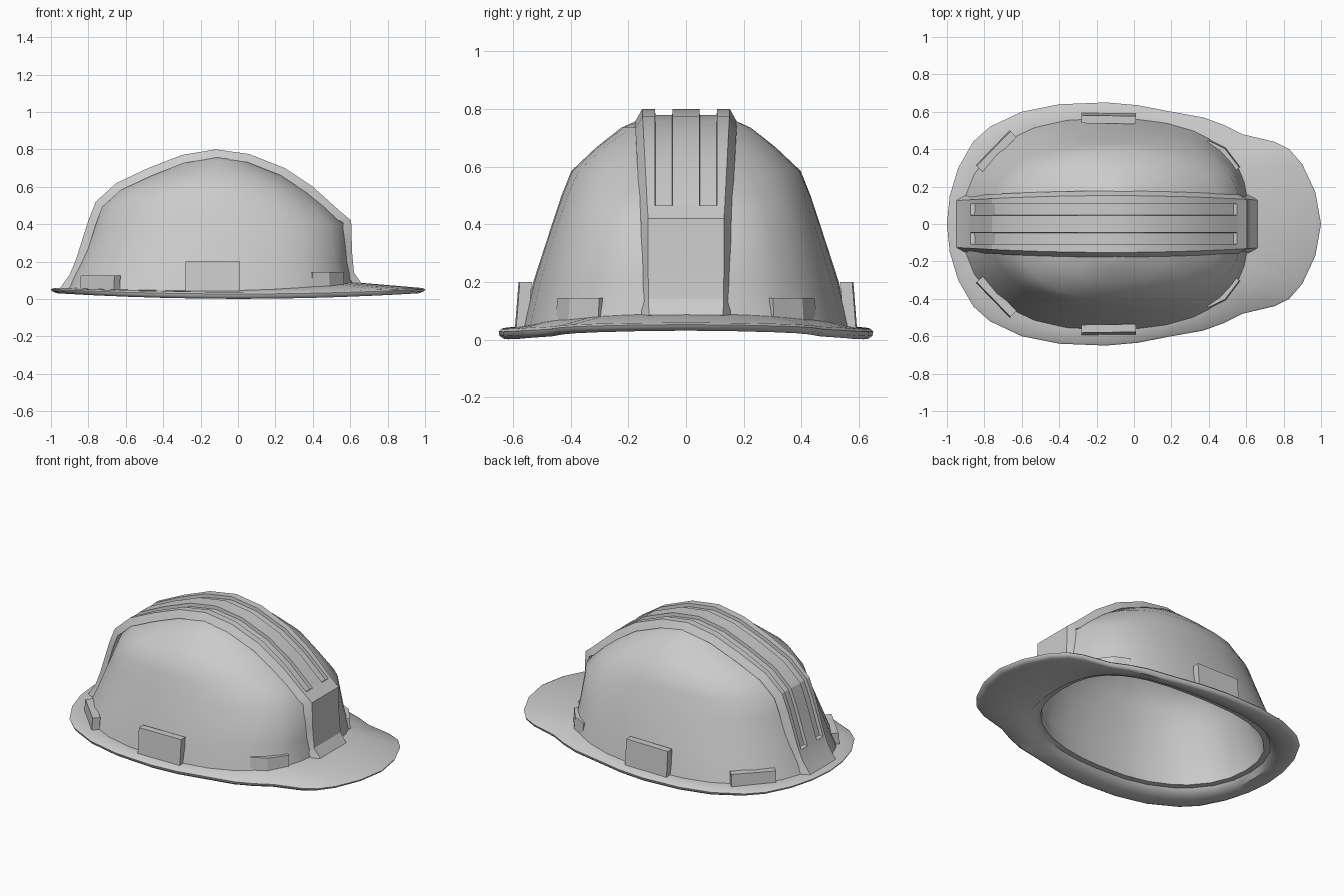
import bpy, bmesh, math
from mathutils import Vector

if "Cube" in bpy.data.objects:
    bpy.data.objects.remove(bpy.data.objects["Cube"])


def finish(name, verts, faces, angle=30):
    me = bpy.data.meshes.new(name)
    me.from_pydata(verts, [], faces)
    bm = bmesh.new()
    bm.from_mesh(me)
    bmesh.ops.remove_doubles(bm, verts=bm.verts, dist=1e-5)
    bmesh.ops.recalc_face_normals(bm, faces=bm.faces)
    bm.to_mesh(me)
    bm.free()
    ob = bpy.data.objects.new(name, me)
    bpy.context.collection.objects.link(ob)
    bpy.ops.object.select_all(action='DESELECT')
    ob.select_set(True)
    bpy.context.view_layer.objects.active = ob
    bpy.ops.object.shade_smooth_by_angle(angle=math.radians(angle))
    return ob


def loft(name, rings, angle=30):
    n = len(rings[0])
    verts = [v for r in rings for v in r]
    faces = [(i * n + j, i * n + (j + 1) % n, (i + 1) * n + (j + 1) % n, (i + 1) * n + j)
             for i in range(len(rings) - 1) for j in range(n)]
    faces += [tuple(range(n)), tuple(range((len(rings) - 1) * n, len(rings) * n))]
    return finish(name, verts, faces, angle)


# Brim outline, half then mirrored
half = [(1, 0), (.97, .17), (.90, .32), (.83, .40), (.75, .44), (.58, .48), (.48, .53),
        (.37, .57), (.2, .60), (.02, .635), (-.15, .65), (-.4, .64), (-.6, .60), (-.77, .52),
        (-.86, .44), (-.94, .30), (-.985, .15), (-1, 0)]
outline = half + [(x, -y) for x, y in half[-2:0:-1]]
angles = [math.atan2(y, x + .16) for x, y in outline]


def dome_ring(z, xb, xf, hw, inset=0, base=False):
    # Rounded-box ring: blunt at the front, rounder at the back
    ring = []
    cx, a, b = (xb + xf) / 2, (xf - xb) / 2 - inset, hw - inset
    for t in angles:
        c, s = math.cos(t), math.sin(t)
        n = 2.25 + .42 * (c + 1) / 2 * (1 - z)
        r = (abs(c / a) ** n + abs(s / b) ** n) ** (-1 / n)
        lift = (.045 * max(0, c) ** 3 + .015 * max(0, -c) ** 3) if base else 0
        ring.append((cx + r * c, r * s, z + lift))
    return ring


def brim_ring(scale, z0, bow):
    return [(x * scale, y * scale, z0 + bow * x * x) for x, y in outline]


# Shell: hollow inside, inner step, brim and outer dome in one skin
levels = [(.2, -.855, .595, .53), (.40, -.78, .58, .465), (.5, -.735, .475, .432),
          (.585, -.64, .37, .398), (.668, -.47, .235, .31), (.735, -.287, .08, .225),
          (.762, -.18, -.04, .165)]
foot = (-.92, .615, .565)
inner = [dome_ring(z - .03, xb, xf, hw, .05) for z, xb, xf, hw in reversed(levels)]
step = [dome_ring(z, *foot, inset=i, base=True)
        for z, i in ((.08, .095), (.05, .09), (.05, .055), (.018, .03))]
brim = [brim_ring(.97, .001, .03), brim_ring(.995, .012, .03),
        brim_ring(1, .027, .025), brim_ring(.985, .037, .022)]
outer = [dome_ring(.045, *foot, base=True)]
outer += [dome_ring(*lv) for lv in levels]
loft("helmet_shell", inner + step + brim + outer, 50)

# Crest: raised band over the top with two long grooves
path = [(-.95, .06), (-.90, .13), (-.875, .19), (-.87, .20), (-.80, .42), (-.76, .52),
        (-.65, .62), (-.48, .70), (-.30, .77), (-.12, .80), (.06, .775), (.25, .70),
        (.40, .60), (.545, .47), (.55, .465), (.605, .42), (.61, .25), (.62, .14), (.66, .085)]
rings = []
for i, (x, z) in enumerate(path):
    p, q = path[max(i - 1, 0)], path[min(i + 1, len(path) - 1)]
    t = Vector((q[0] - p[0], q[1] - p[1])).normalized()
    nx, nz = -t.y, t.x
    groove = .02 if -.872 < x < .547 else 0
    edge = .152 - .025 * ((x + .12) / .8) ** 2
    floor = .075 if x > 0 else .05
    sec = [(edge + .025, .045), (edge, 0), (.108, 0), (.106, groove), (.048, groove), (.046, 0)]
    sec += [(-y, d) for y, d in reversed(sec)]
    rings.append([(x - nx * d, y, max(z - nz * d, floor)) for y, d in sec])
loft("crest_ridge", rings, 25)


# Accessory slots: thin plates following the shell on both sides
def clip(name, pts, z0, z1, thick, lean=0):
    for side, tag in ((1, "left"), (-1, "right")):
        secs = []
        for i, (x, y) in enumerate(pts):
            p, q = pts[max(i - 1, 0)], pts[min(i + 1, len(pts) - 1)]
            t = Vector((q[0] - p[0], q[1] - p[1])).normalized()
            nx, ny = t.y, -t.x
            if nx * x + ny * y < 0:
                nx, ny = -nx, -ny
            secs.append([(x - nx * o, side * (y - ny * o), z)
                         for o, z in ((0, z0), (lean, z1), (thick + lean, z1), (thick, z0))])
        loft(f"{name}_{tag}", secs, 20)


clip("side_slot", [(-.28, .594), (.01, .590)], .035, .2, .042, .013)
clip("rear_slot", [(-.845, .315), (-.665, .50)], .045, .125, .045, .006)
clip("front_slot", [(.40, .452), (.49, .408), (.568, .305)], .065, .145, .03, .006)
